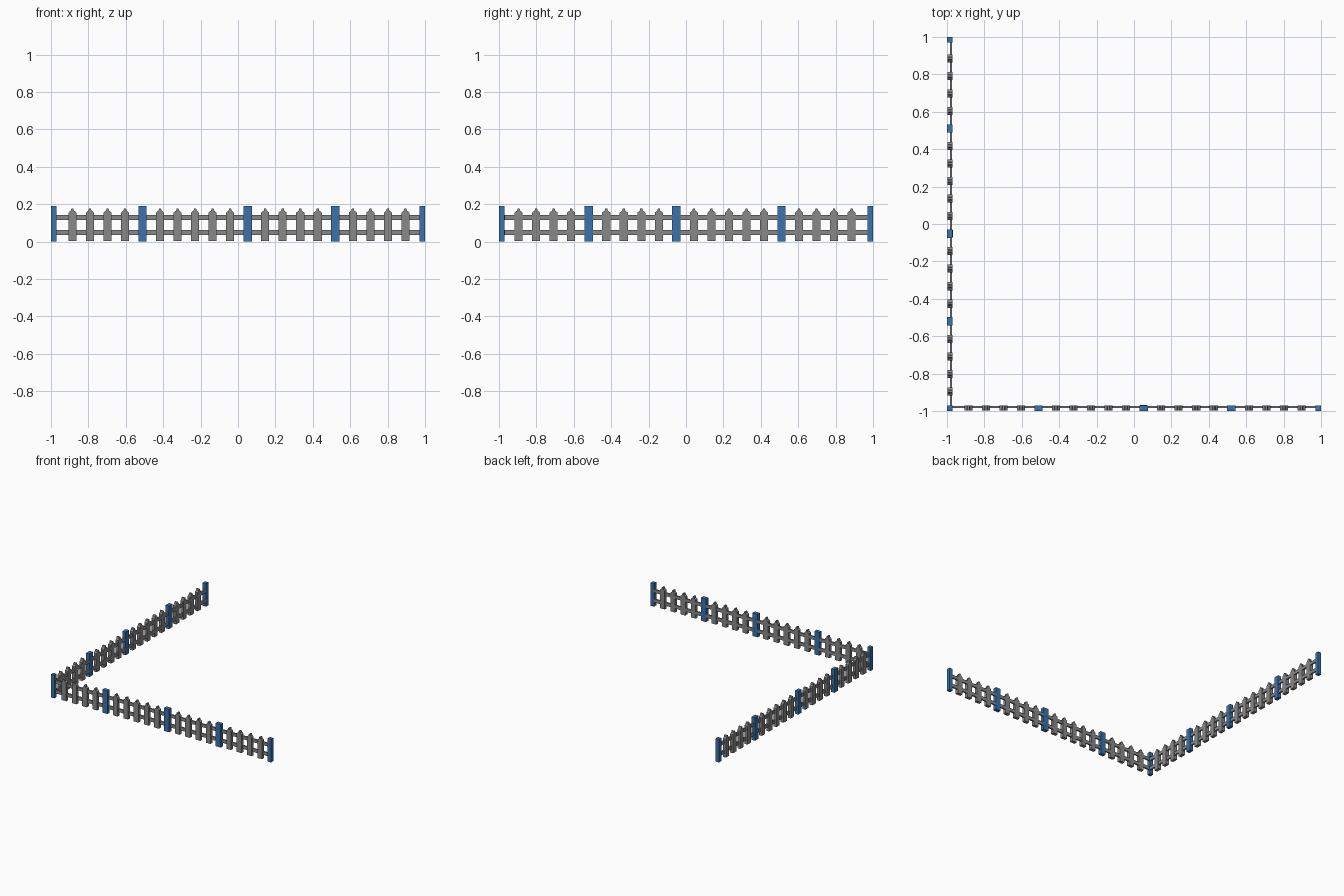
import bpy
import bmesh
import math
from mathutils import Matrix

if "Cube" in bpy.data.objects:
    bpy.data.objects.remove(bpy.data.objects["Cube"], do_unlink=True)


def material(name, rgb):
    m = bpy.data.materials.new(name)
    m.use_nodes = True
    m.diffuse_color = (*rgb, 1)
    m.node_tree.nodes["Principled BSDF"].inputs["Base Color"].default_value = (*rgb, 1)
    return m


GREY = material("weathered grey", (0.25, 0.25, 0.25))
BLUE = material("post blue", (0.045, 0.17, 0.42))

PITCH = 0.0937          # spacing of pickets and posts
START = -0.979          # position of the corner slot
OUTER, INNER = -1.0, -0.97
POST_SLOTS = (5, 11, 16)
END_SLOT = 21


def prism(name, outline, y0, y1, mat, turn):
    """Extrude an x-z outline from y0 to y1, then turn it onto its fence side."""
    bm = bmesh.new()
    face = bm.faces.new([bm.verts.new((x, y0, z)) for x, z in outline])
    ext = bmesh.ops.extrude_face_region(bm, geom=[face])
    verts = [v for v in ext["geom"] if isinstance(v, bmesh.types.BMVert)]
    bmesh.ops.translate(bm, verts=verts, vec=(0, y1 - y0, 0))
    bmesh.ops.transform(bm, matrix=turn, verts=bm.verts)
    bmesh.ops.recalc_face_normals(bm, faces=bm.faces)
    mesh = bpy.data.meshes.new(name)
    bm.to_mesh(mesh)
    bm.free()
    mesh.materials.append(mat)
    obj = bpy.data.objects.new(name, mesh)
    bpy.context.collection.objects.link(obj)
    return obj


def box(name, x0, x1, z0, z1, y0, y1, mat, turn):
    return prism(name, [(x0, z0), (x1, z0), (x1, z1), (x0, z1)], y0, y1, mat, turn)


def picket(name, x, turn):
    # Straight board with sloped shoulders and a small blunt tip
    half = [(0.0215, 0.003), (0.0215, 0.155), (0.008, 0.166), (0.005, 0.178)]
    outline = [(x + w, z) for w, z in half] + [(x - w, z) for w, z in reversed(half)]
    prism(name, outline, OUTER + 0.003, INNER - 0.001, GREY, turn)


def fence(side, turn):
    # Pickets and intermediate posts on one even spacing
    for i in range(1, END_SLOT):
        x = START + PITCH * i
        if i in POST_SLOTS:
            box(f"{side}_post_{i}", x - 0.0225, x + 0.0225, 0, 0.19, OUTER, INNER, BLUE, turn)
        else:
            picket(f"{side}_picket_{i}", x, turn)
    # Rails along the inner half of the pickets
    for label, z0, z1 in (("lower", 0.035, 0.062), ("upper", 0.115, 0.141)):
        box(f"{side}_{label}_rail", -0.98, 0.98, z0, z1, -0.985, INNER - 0.002, GREY, turn)
        # Blue rail joint on the middle post
        x = START + PITCH * POST_SLOTS[1]
        box(f"{side}_{label}_rail_joint", x - 0.019, x + 0.019, z0, z1,
            -0.98, INNER + 0.001, BLUE, turn)


# Two identical sides meeting at the front right corner
IDENTITY = Matrix.Identity(4)
QUARTER = Matrix.Rotation(math.radians(-90), 4, "Z")
fence("front", IDENTITY)
fence("right", Matrix.Scale(1, 4) @ QUARTER)

# Square corner and end posts
box("corner_post", -1, -0.97, 0, 0.19, OUTER, INNER, BLUE, IDENTITY)
box("front_end_post", 0.97, 1, 0, 0.19, OUTER, INNER, BLUE, IDENTITY)
box("right_end_post", -1, -0.97, 0, 0.19, 0.97, 1, BLUE, IDENTITY)
